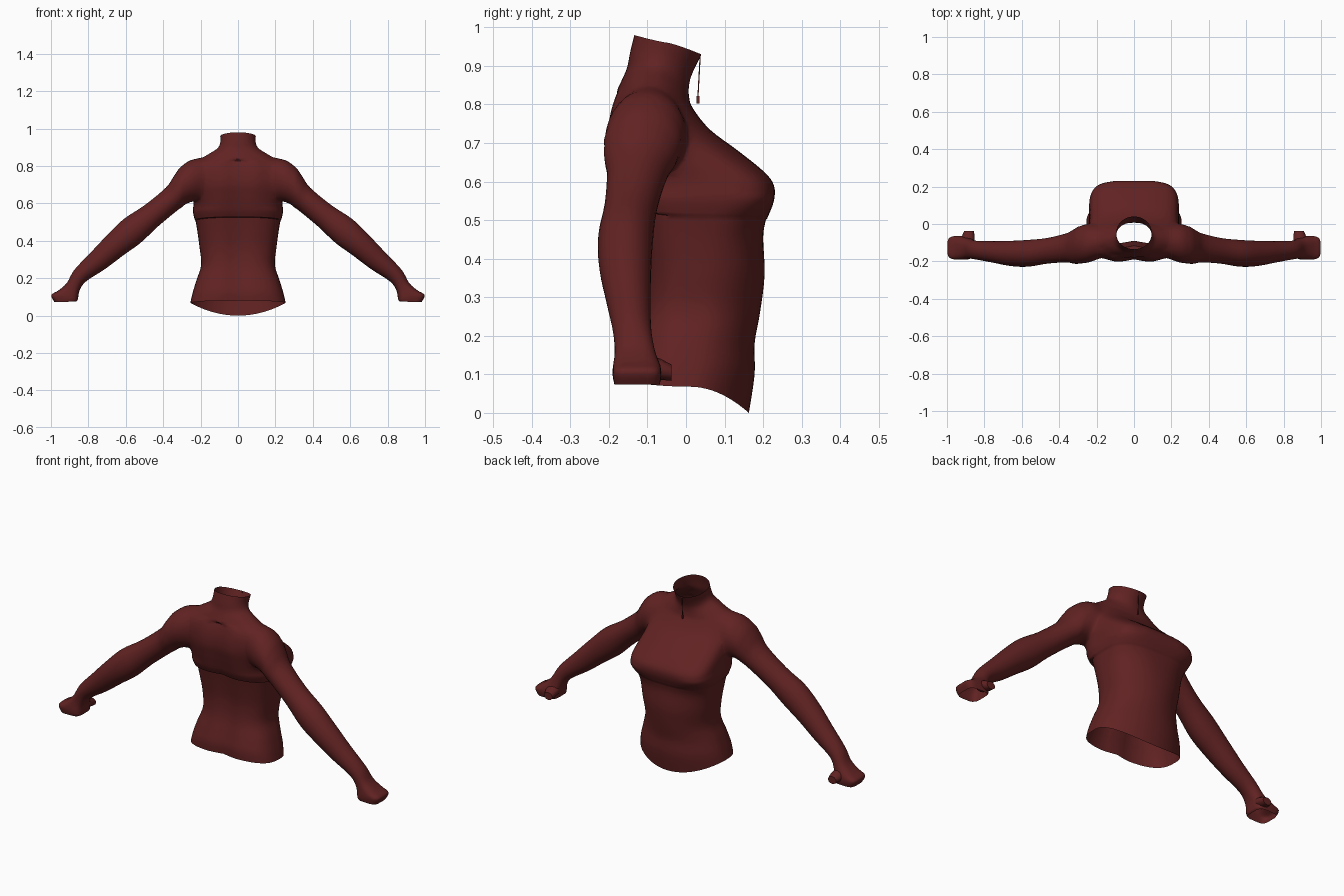
import bpy, bmesh, math

if "Cube" in bpy.data.objects:
    bpy.data.objects.remove(bpy.data.objects["Cube"])

fabric = bpy.data.materials.new("dark maroon fabric")
fabric.diffuse_color = (0.12, 0.016, 0.016, 1)
fabric.use_nodes = True
fabric.node_tree.nodes["Principled BSDF"].inputs["Base Color"].default_value = fabric.diffuse_color
cap_mat = bpy.data.materials.new("temporary cap")


def smooth_rows(rows, steps):
    """Catmull-Rom interpolation between rows of section numbers."""
    out = []
    for i in range(len(rows) - 1):
        a, b, c, d = (rows[max(i - 1, 0)], rows[i], rows[i + 1], rows[min(i + 2, len(rows) - 1)])
        for k in range(steps):
            t = k / steps
            out.append([0.5 * (2 * q + (r - p) * t + (2 * p - 5 * q + 4 * r - s) * t * t
                               + (3 * q - p - 3 * r + s) * t ** 3)
                        for p, q, r, s in zip(a, b, c, d)])
    return out + [list(rows[-1])]


def spow(v, e):
    return math.copysign(abs(v) ** e, v)


def torso_ring(row, count=64):
    z_chest, z_side, z_back, w, y_chest, y_back, n = row
    mid, half = (y_chest + y_back) / 2, (y_chest - y_back) / 2
    neck = z_side > 0.83
    pts = []
    for i in range(count):
        t = math.tau * i / count
        e = 2 / (n if math.sin(t) > 0 else (2.1 if neck else 3.0))
        c, s = spow(math.cos(t), e), spow(math.sin(t), e)
        z = z_side + ((z_chest if s > 0 else z_back) - z_side) * abs(s) ** (1.2 if neck else 2)
        y = mid + half * s
        if s < 0 and not neck:  # spine hollow
            y += 0.016 * math.exp(-(w * c / 0.05) ** 2)
        pts.append((w * c, y, z))
    return pts


def arm_ring(row, count=32):
    ux, uz, lx, lz, yf, yb, n = row
    pts = []
    for i in range(count):
        t = math.tau * i / count
        c, s = spow(math.cos(t), 2 / n), spow(math.sin(t), 2 / n)
        pts.append(((ux + lx) / 2 + (ux - lx) / 2 * c, (yf + yb) / 2 + (yf - yb) / 2 * s,
                    (uz + lz) / 2 + (uz - lz) / 2 * c))
    return pts


def loft(name, rings, mirror=False):
    """Closed tube through the rings; end caps get material slot 1."""
    bm = bmesh.new()
    vr = [[bm.verts.new(p) for p in ring] for ring in rings]
    n = len(vr[0])
    for a, b in zip(vr, vr[1:]):
        for i in range(n):
            j = (i + 1) % n
            bm.faces.new((a[i], a[j], b[j], b[i]))
    for ring in (vr[0], vr[-1]):
        centre = bm.verts.new([sum(v.co[k] for v in ring) / n for k in range(3)])
        for i in range(n):
            bm.faces.new((ring[i], ring[(i + 1) % n], centre)).material_index = 1
    if mirror:
        copy = bmesh.ops.duplicate(bm, geom=bm.verts[:] + bm.edges[:] + bm.faces[:])["geom"]
        for v in copy:
            if isinstance(v, bmesh.types.BMVert):
                v.co.x = -v.co.x
    bmesh.ops.recalc_face_normals(bm, faces=bm.faces)
    me = bpy.data.meshes.new(name)
    bm.to_mesh(me)
    bm.free()
    ob = bpy.data.objects.new(name, me)
    bpy.context.collection.objects.link(ob)
    me.materials.append(fabric)
    me.materials.append(cap_mat)
    return ob


def finish(ob, open_ends, blend=False):
    bm = bmesh.new()
    bm.from_mesh(ob.data)
    if open_ends:
        bmesh.ops.delete(bm, geom=[f for f in bm.faces if f.material_index == 1], context='FACES')
    for f in bm.faces:
        f.material_index = 0
    if blend:  # soften the shoulder and armpit joins
        bmesh.ops.remove_doubles(bm, verts=bm.verts, dist=0.002)
        bmesh.ops.triangulate(bm, faces=[f for f in bm.faces if len(f.verts) > 4])
        zone = [v for v in bm.verts if 0.12 < abs(v.co.x) < 0.30 and 0.57 < v.co.z < 0.89]
        for _ in range(9):
            bmesh.ops.smooth_vert(bm, verts=zone, factor=0.5,
                                  use_axis_x=True, use_axis_y=True, use_axis_z=True)
    bm.to_mesh(ob.data)
    bm.free()
    ob.data.materials.clear()
    ob.data.materials.append(fabric)
    bpy.ops.object.select_all(action='DESELECT')
    ob.select_set(True)
    bpy.context.view_layer.objects.active = ob
    bpy.ops.object.shade_smooth_by_angle(angle=math.radians(50))


# Sections: z at chest, side, back; half width; y of chest and back; chest squareness
lower = [
    (0.00, 0.068, 0.08, 0.255, 0.163, -0.145, 2.0),
    (0.10, 0.12, 0.13, 0.243, 0.178, -0.145, 2.0),
    (0.18, 0.19, 0.19, 0.222, 0.178, -0.130, 2.0),
    (0.26, 0.27, 0.27, 0.197, 0.192, -0.110, 2.0),
    (0.36, 0.36, 0.36, 0.205, 0.204, -0.106, 2.1),
    (0.455, 0.45, 0.45, 0.217, 0.200, -0.118, 2.4),
    (0.50, 0.508, 0.525, 0.227, 0.207, -0.132, 2.9),
]
upper = [
    (0.505, 0.513, 0.528, 0.231, 0.211, -0.152, 3.0),
    (0.55, 0.55, 0.56, 0.240, 0.228, -0.168, 4.0),
    (0.59, 0.59, 0.60, 0.240, 0.228, -0.180, 4.2),
    (0.625, 0.63, 0.645, 0.238, 0.203, -0.192, 3.6),
    (0.68, 0.685, 0.70, 0.235, 0.135, -0.204, 2.8),
    (0.735, 0.745, 0.76, 0.230, 0.062, -0.202, 2.5),
    (0.79, 0.81, 0.815, 0.215, 0.018, -0.188, 2.3),
    (0.82, 0.858, 0.86, 0.170, 0.008, -0.168, 2.1),
    (0.85, 0.892, 0.895, 0.112, 0.008, -0.153, 2.0),
    (0.88, 0.925, 0.935, 0.095, 0.016, -0.145, 2.0),
    (0.93, 0.960, 0.98, 0.095, 0.040, -0.134, 2.0),
]
# Body with a ledge under the back panel
body = loft("upper_body_garment", [torso_ring(r) for r in smooth_rows(lower, 4) + smooth_rows(upper, 4)])

# Sleeves: upper edge x z, lower edge x z, y towards chest, y towards back, squareness
sleeve = [
    (0.14, 0.845, 0.17, 0.62, -0.020, -0.170, 2),
    (0.22, 0.846, 0.225, 0.61, 0.004, -0.205, 2),
    (0.285, 0.822, 0.262, 0.60, 0.000, -0.215, 2),
    (0.34, 0.75, 0.30, 0.58, -0.028, -0.212, 2),
    (0.385, 0.685, 0.34, 0.55, -0.050, -0.205, 2),
    (0.50, 0.59, 0.43, 0.475, -0.075, -0.212, 2),
    (0.61, 0.517, 0.52, 0.39, -0.085, -0.228, 2),
    (0.70, 0.43, 0.61, 0.325, -0.090, -0.225, 2),
    (0.79, 0.335, 0.71, 0.25, -0.092, -0.207, 2),
    (0.875, 0.245, 0.81, 0.185, -0.090, -0.190, 2),
    (0.915, 0.175, 0.845, 0.14, -0.080, -0.185, 2.5),
    (0.96, 0.135, 0.855, 0.095, -0.066, -0.190, 3.2),
    (0.998, 0.11, 0.858, 0.082, -0.064, -0.190, 4),
    (0.982, 0.073, 0.865, 0.075, -0.068, -0.186, 4),
]
sleeves = loft("sleeves", [arm_ring(r) for r in smooth_rows(sleeve, 4)], mirror=True)

# Merge sleeves into the body, then open neck, hem and cuffs
union = body.modifiers.new("union", 'BOOLEAN')
union.operation, union.solver, union.object = 'UNION', 'EXACT', sleeves
bpy.context.view_layer.update()
merged = bpy.data.meshes.new_from_object(body.evaluated_get(bpy.context.evaluated_depsgraph_get()))
body.modifiers.clear()
body.data = merged
bpy.data.objects.remove(sleeves)
finish(body, open_ends=True, blend=True)

# Thumb stubs of the hand covers
thumb = []
for x, y, z, r in ((0.89, -0.11, 0.125, 0.036), (0.886, -0.065, 0.113, 0.034), (0.882, -0.037, 0.104, 0.026)):
    thumb.append([(x + r * math.cos(math.tau * i / 12), y, z + 0.8 * r * math.sin(math.tau * i / 12))
                  for i in range(12)])
finish(loft("thumb_stubs", thumb, mirror=True), open_ends=False)

# Thin zip cord and pull hanging from the collar
for name, stops in (("zip_cord", ((0.037, 0.93, 0.0015), (0.031, 0.82, 0.0015))),
                    ("zip_pull", ((0.031, 0.822, 0.004), (0.031, 0.803, 0.004)))):
    rings = [[(sx * r, y + sy * r, z) for sx, sy in ((1, 1), (-1, 1), (-1, -1), (1, -1))]
             for y, z, r in stops]
    finish(loft(name, rings), open_ends=False)
bpy.data.materials.remove(cap_mat)
